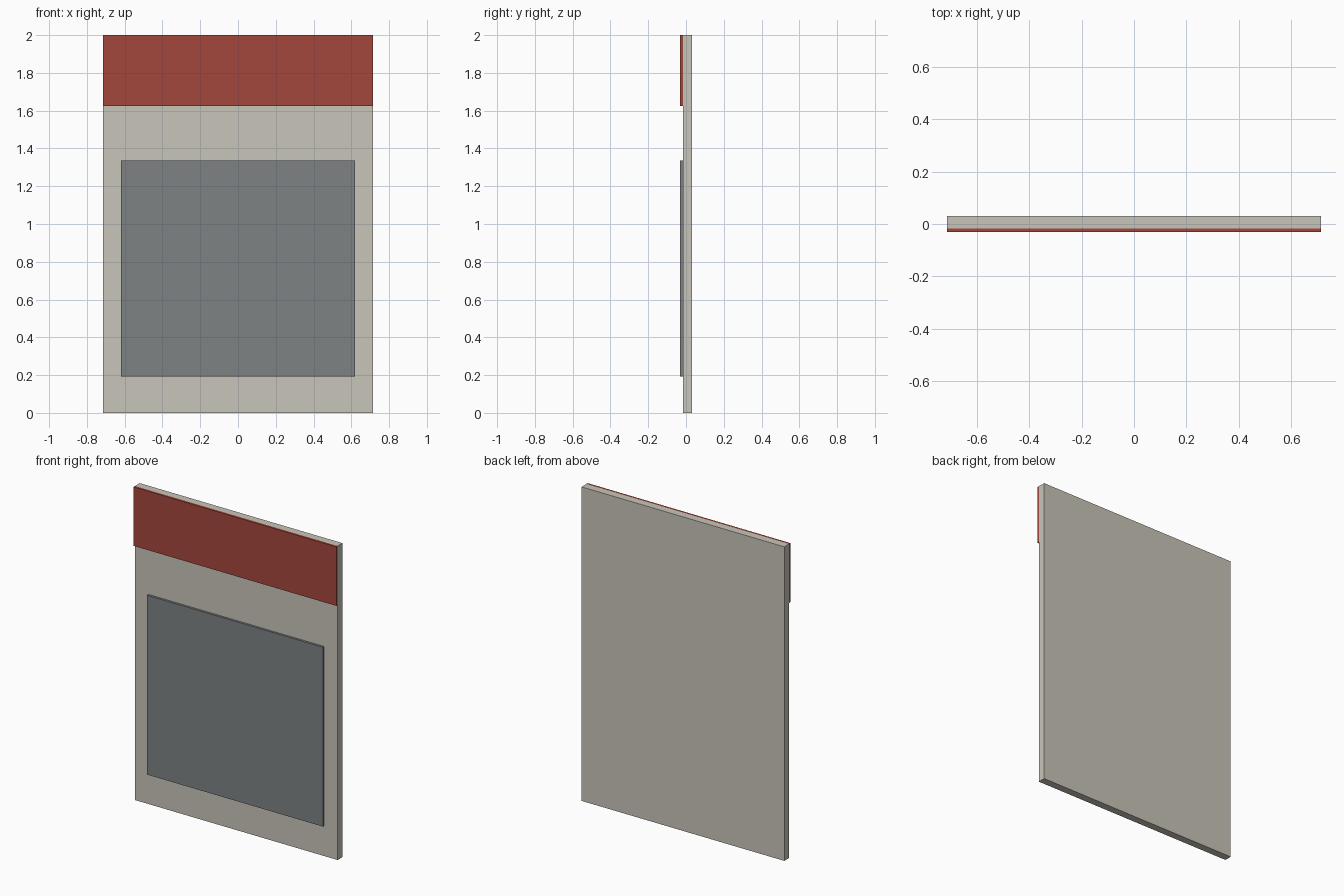
import bpy

if "Cube" in bpy.data.objects:
    bpy.data.objects.remove(bpy.data.objects["Cube"])


def material(name, rgb):
    m = bpy.data.materials.new(name)
    m.diffuse_color = (*rgb, 1.0)
    m.use_nodes = True
    m.node_tree.nodes["Principled BSDF"].inputs["Base Color"].default_value = m.diffuse_color
    return m


def box(name, lo, hi, mat):
    size = [b - a for a, b in zip(lo, hi)]
    mid = [(a + b) / 2 for a, b in zip(lo, hi)]
    bpy.ops.mesh.primitive_cube_add(size=1, location=mid)
    ob = bpy.context.object
    ob.name = name
    ob.scale = size
    bpy.ops.object.transform_apply(location=False, rotation=False, scale=True)
    ob.data.materials.append(mat)
    return ob


beige = material("warm off white", (0.584, 0.558, 0.491))
red = material("brick red", (0.366, 0.063, 0.045))
grey = material("slate grey", (0.209, 0.223, 0.231))

W, FRONT, FACE, BACK = 0.714, -0.031, -0.017, 0.031

# Backing board
box("board", (-W, FACE, 0), (W, BACK, 2), beige)
# Full-width header band
box("header_band", (-W, FRONT, 1.624), (W, FACE, 2), red)
# Raised rectangular panel
box("front_panel", (-0.619, FRONT, 0.193), (0.619, FACE, 1.335), grey)
